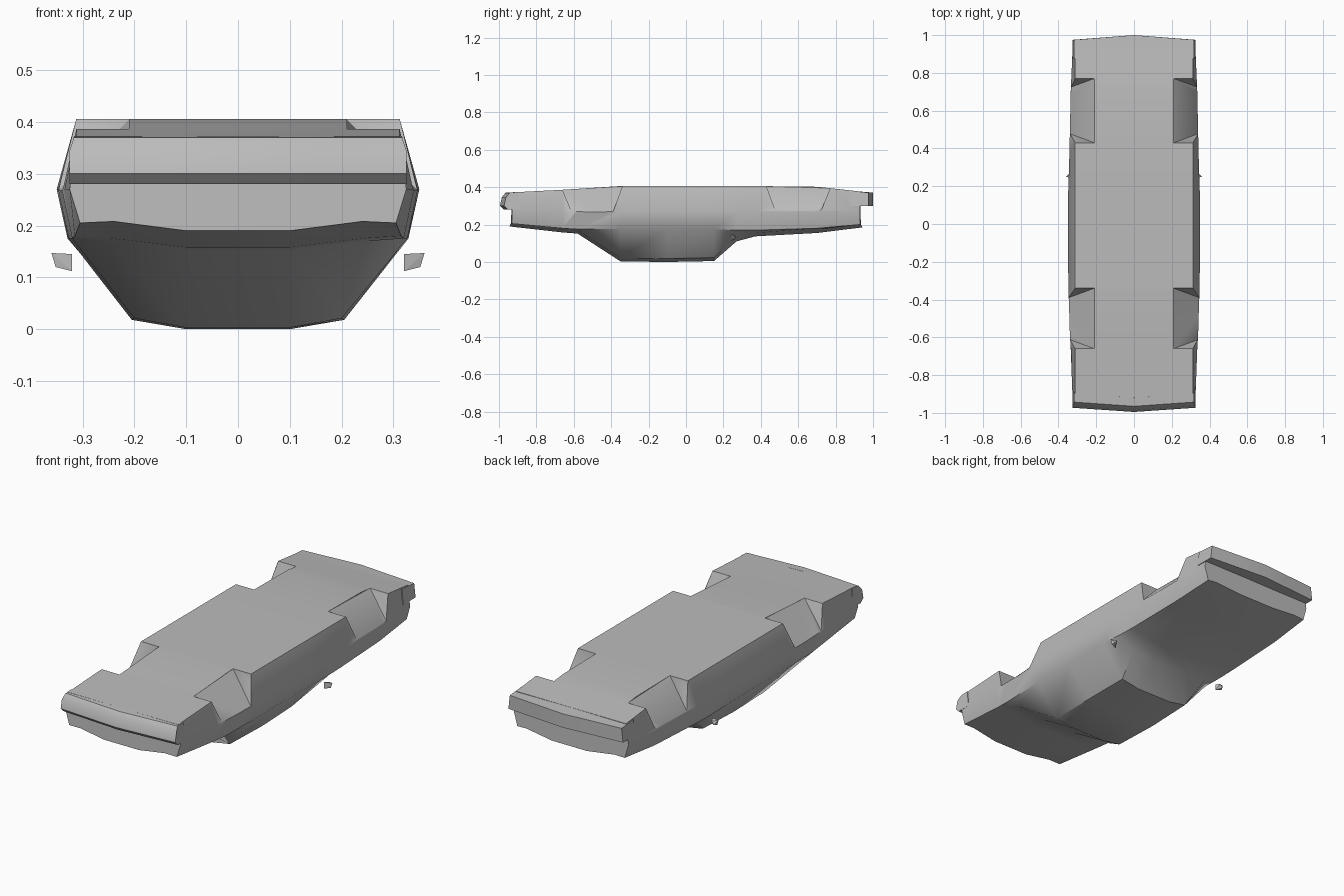
import bpy, bmesh

old = bpy.data.objects.get("Cube")
if old:
    bpy.data.objects.remove(old, do_unlink=True)

grey = bpy.data.materials.new("body grey")
grey.use_nodes = True
grey.diffuse_color = (0.5, 0.5, 0.5, 1)
grey.node_tree.nodes["Principled BSDF"].inputs["Base Color"].default_value = (0.5, 0.5, 0.5, 1)


def finish(bm, name):
    bmesh.ops.recalc_face_normals(bm, faces=bm.faces)
    mesh = bpy.data.meshes.new(name)
    bm.to_mesh(mesh)
    bm.free()
    mesh.materials.append(grey)
    obj = bpy.data.objects.new(name, mesh)
    bpy.context.collection.objects.link(obj)
    return obj


def loft(name, rings):
    """Bridge closed rings of equal length and cap both ends."""
    bm = bmesh.new()
    rows = [[bm.verts.new(p) for p in ring] for ring in rings]
    n = len(rows[0])
    for a, b in zip(rows, rows[1:]):
        for i in range(n):
            j = (i + 1) % n
            bm.faces.new((a[i], a[j], b[j], b[i]))
    bm.faces.new(rows[0])
    bm.faces.new(rows[-1])
    return finish(bm, name)


def hull(name, points):
    bm = bmesh.new()
    for p in points:
        bm.verts.new(p)
    bmesh.ops.convex_hull(bm, input=bm.verts[:])
    return finish(bm, name)


def smooth(obj, angle):
    bpy.ops.object.select_all(action="DESELECT")
    obj.select_set(True)
    bpy.context.view_layer.objects.active = obj
    bpy.ops.object.shade_smooth_by_angle(angle=angle)


# Shell stations: y, roof z, roof half width, belt z, waist half width, floor z, end bow
stations = [
    (-0.93, 0.19, 0.24, 0.205, 0.325, 0.372, -0.02),
    (-0.66, 0.158, 0.25, 0.18, 0.335, 0.386, 0),
    (-0.58, 0.152, 0.25, 0.175, 0.34, 0.391, 0),
    (-0.35, 0.003, 0.2, 0.175, 0.347, 0.406, 0),
    (-0.1, 0, 0.205, 0.18, 0.35, 0.406, 0),
    (0.15, 0.005, 0.2, 0.175, 0.349, 0.406, 0),
    (0.27, 0.11, 0.23, 0.17, 0.345, 0.406, 0),
    (0.37, 0.137, 0.25, 0.17, 0.342, 0.406, 0),
    (0.7, 0.155, 0.25, 0.18, 0.335, 0.402, 0),
    (0.93, 0.185, 0.25, 0.2, 0.325, 0.377, 0.02),
]
rings = []
for y, roof, wide, belt, waist, floor, bow in stations:
    half = [(0.1, roof), (wide, roof + 0.018), (waist - 0.02, belt),
            (waist, 0.27), (0.312, floor)]
    outline = half + [(-x, z) for x, z in reversed(half)]
    rings.append([(x, y + bow * (1 - abs(x) / 0.33), z) for x, z in outline])
shell = loft("car_shell", rings)

# Wheel arch notches: wedges sloping down and outward from the floor
for y0, y1, z0, z1 in [(-0.66, -0.34, 0.386, 0.405), (0.43, 0.77, 0.405, 0.395)]:
    for side in (-1, 1):
        inner = 0.21 * side
        outer = 0.4 * side
        wedge = hull("arch_cutter", [
            (inner, y0, z0), (inner, y1, z1), (inner, y0, 0.5), (inner, y1, 0.5),
            (outer, y0, 0.5), (outer, y1, 0.5), (outer, y0, z0), (outer, y1, z1),
            (outer, y0 + 0.07, 0.215), (outer, y1 - 0.07, 0.215)])
        cut = shell.modifiers.new("arch", "BOOLEAN")
        cut.operation = "DIFFERENCE"
        cut.solver = "EXACT"
        cut.object = wedge
        bpy.context.view_layer.objects.active = shell
        bpy.ops.object.modifier_apply(modifier=cut.name)
        bpy.data.objects.remove(wedge, do_unlink=True)
smooth(shell, 0.65)

# Bowed bumpers overhanging both ends
front_profile = [(-0.92, 0.373), (-0.965, 0.37), (-0.985, 0.345), (-0.995, 0.3), (-0.975, 0.28), (-0.9, 0.28)]
back_profile = [(0.9, 0.379), (1.0, 0.371), (1.0, 0.3), (0.9, 0.3)]
for name, profile, bow in [("front_bumper", front_profile, 0.022), ("back_bumper", back_profile, -0.025)]:
    rings = []
    for x in (-0.325, -0.3, -0.15, 0, 0.15, 0.3, 0.325):
        rings.append([(x * (0.975 if z > 0.35 else 1), y + bow * abs(x) / 0.325, z) for y, z in profile])
    smooth(loft(name, rings), 0.75)

# Small door mirrors
for side, name in [(1, "left_mirror"), (-1, "right_mirror")]:
    hull(name, [(0.32 * side, 0.24, 0.145), (0.36 * side, 0.25, 0.147),
                (0.352 * side, 0.25, 0.12), (0.32 * side, 0.24, 0.112),
                (0.33 * side, 0.265, 0.14), (0.345 * side, 0.265, 0.125)])
